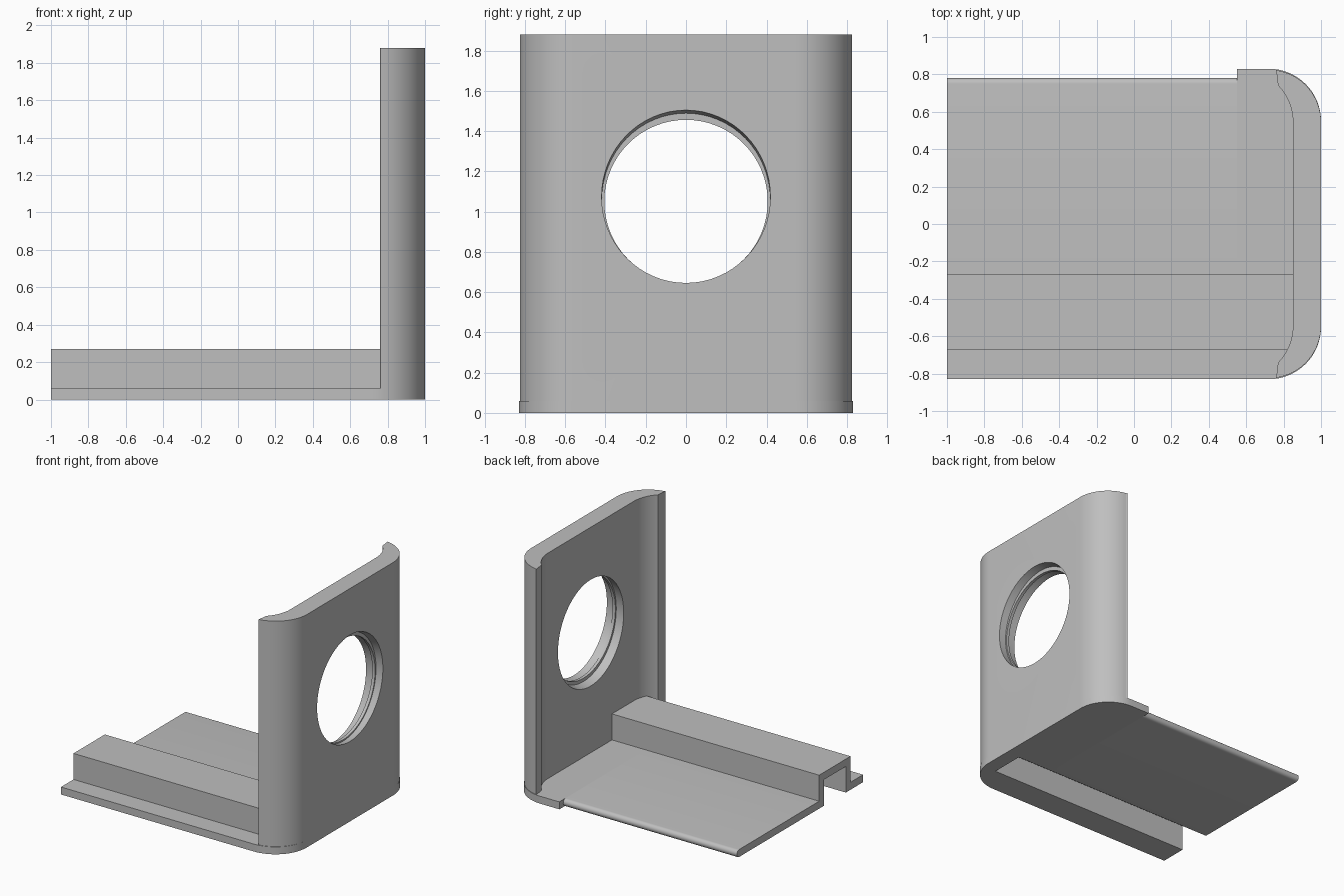
import bpy, bmesh, math
from mathutils import Vector

old = bpy.data.objects.get("Cube")
if old:
    bpy.data.objects.remove(old, do_unlink=True)

# Single plain grey material
grey = bpy.data.materials.new("plain_grey")
grey.use_nodes = True
colour = (0.52, 0.52, 0.52, 1)
grey.diffuse_color = colour
grey.node_tree.nodes["Principled BSDF"].inputs["Base Color"].default_value = colour


def finish(name, bm):
    bmesh.ops.recalc_face_normals(bm, faces=bm.faces)
    mesh = bpy.data.meshes.new(name)
    bm.to_mesh(mesh)
    bm.free()
    mesh.materials.append(grey)
    obj = bpy.data.objects.new(name, mesh)
    bpy.context.collection.objects.link(obj)
    return obj


def extrude(name, points, vector):
    """Solid made by pushing a closed 3D outline along a vector."""
    bm = bmesh.new()
    face = bm.faces.new([bm.verts.new(p) for p in points])
    made = bmesh.ops.extrude_face_region(bm, geom=[face], use_keep_orig=True)["geom"]
    verts = [v for v in made if isinstance(v, bmesh.types.BMVert)]
    bmesh.ops.translate(bm, verts=verts, vec=Vector(vector))
    return finish(name, bm)


def along_x(name, profile, x0, x1):
    return extrude(name, [(x0, y, z) for y, z in profile], (x1 - x0, 0, 0))


def along_z(name, plan, z0, z1):
    return extrude(name, [(x, y, z0) for x, y in plan], (0, 0, z1 - z0))


def arc(cx, cy, r, a0, a1, steps=16):
    angles = [math.radians(a0 + (a1 - a0) * i / steps) for i in range(steps + 1)]
    return [(cx + r * math.cos(a), cy + r * math.sin(a)) for a in angles]


def activate(obj):
    bpy.ops.object.select_all(action='DESELECT')
    obj.select_set(True)
    bpy.context.view_layer.objects.active = obj


def cut(obj, cutter):
    mod = obj.modifiers.new("cut", 'BOOLEAN')
    mod.operation = 'DIFFERENCE'
    mod.solver = 'EXACT'
    mod.object = cutter
    activate(obj)
    bpy.ops.object.modifier_apply(modifier=mod.name)


T = 0.06            # plate thickness
R = 0.28            # corner radius
WALL = 0.15         # wall depth
HALF = 0.825        # half width of wall

# Base plate with hollow raised channel and half-round back lip
inner = [(-0.61, 0), (-0.61, 0.21), (-0.33, 0.21), (-0.33, 0)]
top_step = [(-0.27, T), (-0.27, 0.27), (-0.67, 0.27), (-0.67, T)]
lip = arc(0.75, T / 2, T / 2, -90, 90, 12)
base = along_x("base_plate", [(-0.83, 0)] + inner + lip + top_step + [(-0.83, T)], -1, 0.55)

# Channel continuing into the wall
hat = inner + [(-0.27, 0), (-0.27, 0.27), (-0.67, 0.27), (-0.67, 0)]
channel = along_x("channel_end", hat, 0.55, 0.88)

# Rounded foot under the wall
c = 0.83 - R
foot_plan = ([(0.55, -0.83)] + arc(1 - R, -c, R, -90, 0)
             + arc(1 - R, c, R, 0, 90) + [(0.55, 0.83)])
foot = along_z("foot_plate", foot_plan, 0, T)

# Upright wall: the inner curve is the outer curve moved inward
c = HALF - R
tip = math.degrees(math.acos(WALL / 2 / R))     # where both curves meet
sweep = math.degrees(math.asin(min(1, 0.19 / R)))
outer = arc(1 - R, -c, R, -tip - 7, 0) + arc(1 - R, c, R, 0, tip + 7)
end = 90 - sweep
inside = arc(1 - R - WALL, c, R, end, 0) + arc(1 - R - WALL, -c, R, 0, -end)
outer = [(0.76, -HALF)] + arc(1 - R, -c, R, -81, 0) + arc(1 - R, c, R, 0, 81) + [(0.76, HALF)]
wall = along_z("upright_wall", outer + inside[1:-1], 0.0, 1.88)

# Slot below the channel
slot = along_x("slot_cutter", [(-0.61, -0.1), (-0.61, 0.21), (-0.33, 0.21), (-0.33, -0.1)], 0.5, 0.88)

# Slanted round opening with a narrow ridge inside: x, centre height, y radius, z radius
rings = [(1.03, 1.082, 0.42, 0.43), (0.94, 1.061, 0.418, 0.428),
         (0.94, 1.05, 0.406, 0.406), (0.915, 1.05, 0.406, 0.406),
         (0.915, 1.045, 0.418, 0.428), (0.82, 1.02, 0.42, 0.43)]
bm = bmesh.new()
N = 64
loops = []
for x, z, ry, rz in rings:
    loops.append([bm.verts.new((x, ry * math.cos(math.tau * i / N), z + rz * math.sin(math.tau * i / N)))
                  for i in range(N)])
for a, b in zip(loops, loops[1:]):
    for i in range(N):
        j = (i + 1) % N
        bm.faces.new((a[i], a[j], b[j], b[i]))
bm.faces.new(loops[0])
bm.faces.new(loops[-1])
opening = finish("opening_cutter", bm)

cut(wall, opening)
cut(wall, slot)
cut(foot, slot)
for helper in (opening, slot):
    bpy.data.objects.remove(helper, do_unlink=True)

for obj in (base, channel, foot, wall):
    activate(obj)
    bpy.ops.object.shade_smooth_by_angle(angle=math.radians(30))
